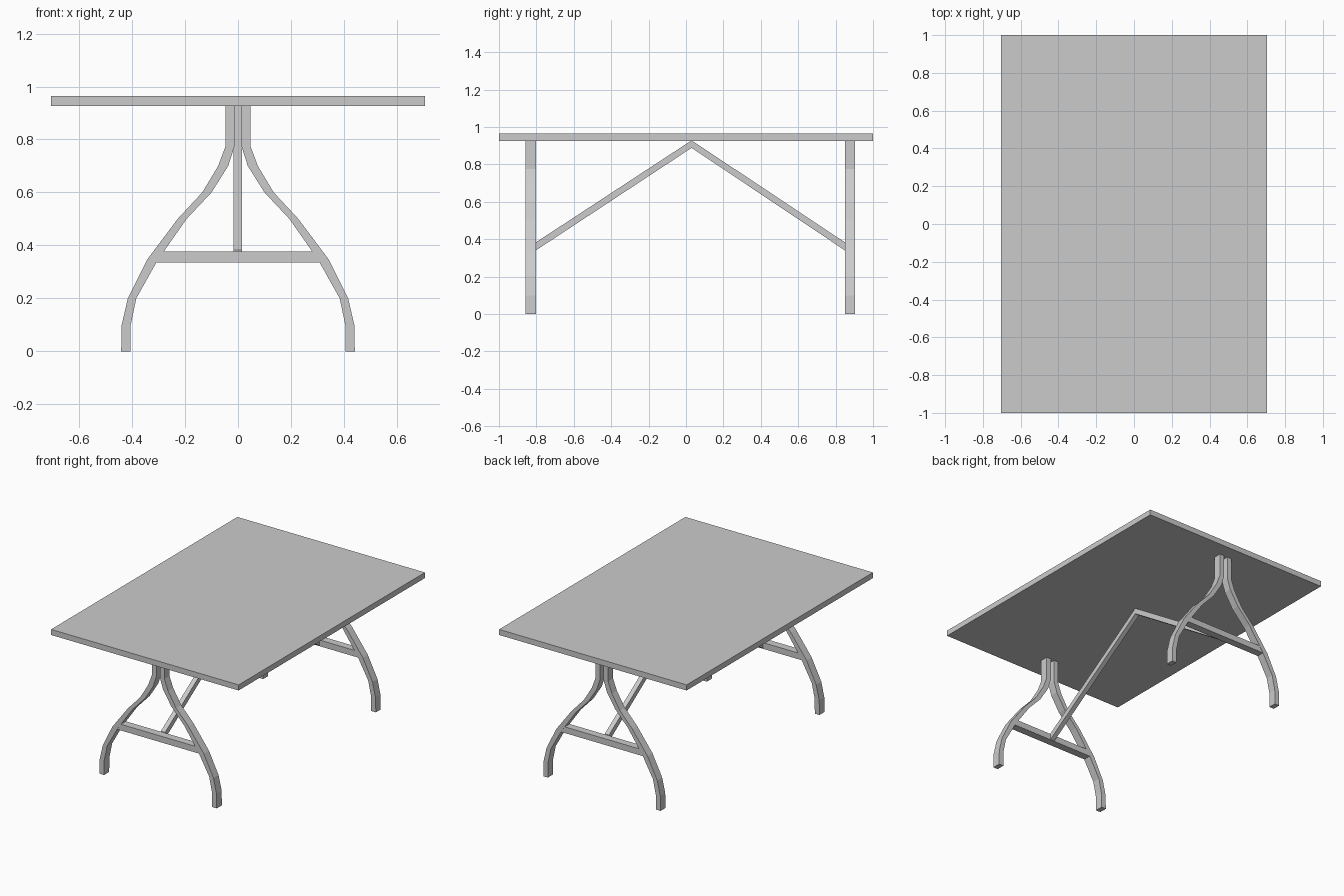
import bpy, bmesh

if "Cube" in bpy.data.objects:
    bpy.data.objects.remove(bpy.data.objects["Cube"])


def strip_prism(name, edge_a, edge_b, to_3d, d0, d1):
    """Solid bar between two profile edges, extruded from depth d0 to d1."""
    bm = bmesh.new()
    rings = []
    for a, b in zip(edge_a, edge_b):
        rings.append([bm.verts.new(to_3d(p, d))
                      for p, d in ((a, d0), (b, d0), (b, d1), (a, d1))])
    for r, s in zip(rings, rings[1:]):
        for i in range(4):
            j = (i + 1) % 4
            bm.faces.new((r[i], r[j], s[j], s[i]))
    bm.faces.new(rings[0])
    bm.faces.new(rings[-1])
    bmesh.ops.recalc_face_normals(bm, faces=bm.faces)
    mesh = bpy.data.meshes.new(name)
    bm.to_mesh(mesh)
    bm.free()
    ob = bpy.data.objects.new(name, mesh)
    bpy.context.collection.objects.link(ob)
    return ob


def front_plane(p, d):
    return (p[0], d, p[1])


def side_plane(p, d):
    return (d, p[0], p[1])


# Table top
strip_prism("table_top", [(-0.705, 0.926), (0.705, 0.926)],
            [(-0.705, 0.964), (0.705, 0.964)], front_plane, -1.0, 1.0)

# Curved leg: (height, inner x, outer x)
leg = [(0, 0.406, 0.441), (0.1, 0.405, 0.439), (0.2, 0.384, 0.416),
       (0.345, 0.303, 0.344), (0.5, 0.194, 0.228), (0.6, 0.100, 0.135),
       (0.7, 0.037, 0.075), (0.775, 0.013, 0.047), (0.926, 0.013, 0.047)]

for end, y0, y1 in (("front", -0.858, -0.803), ("back", 0.85, 0.903)):
    # Pair of mirrored legs
    for side, s in (("left", -1), ("right", 1)):
        strip_prism(f"{end}_{side}_leg", [(s * i, z) for z, i, o in leg],
                    [(s * o, z) for z, i, o in leg], front_plane, y0, y1)
    # Crossbar between the legs
    strip_prism(f"{end}_crossbar", [(-0.312, 0.336), (0.312, 0.336)],
                [(-0.285, 0.378), (0.285, 0.378)], front_plane, y0 + 0.001, y1 - 0.001)

# V-shaped brace from the crossbars up to the underside of the top
strip_prism("diagonal_brace", [(-0.804, 0.339), (0.03, 0.888), (0.851, 0.339)],
            [(-0.804, 0.382), (0.03, 0.928), (0.851, 0.382)],
            side_plane, -0.017, 0.015)
